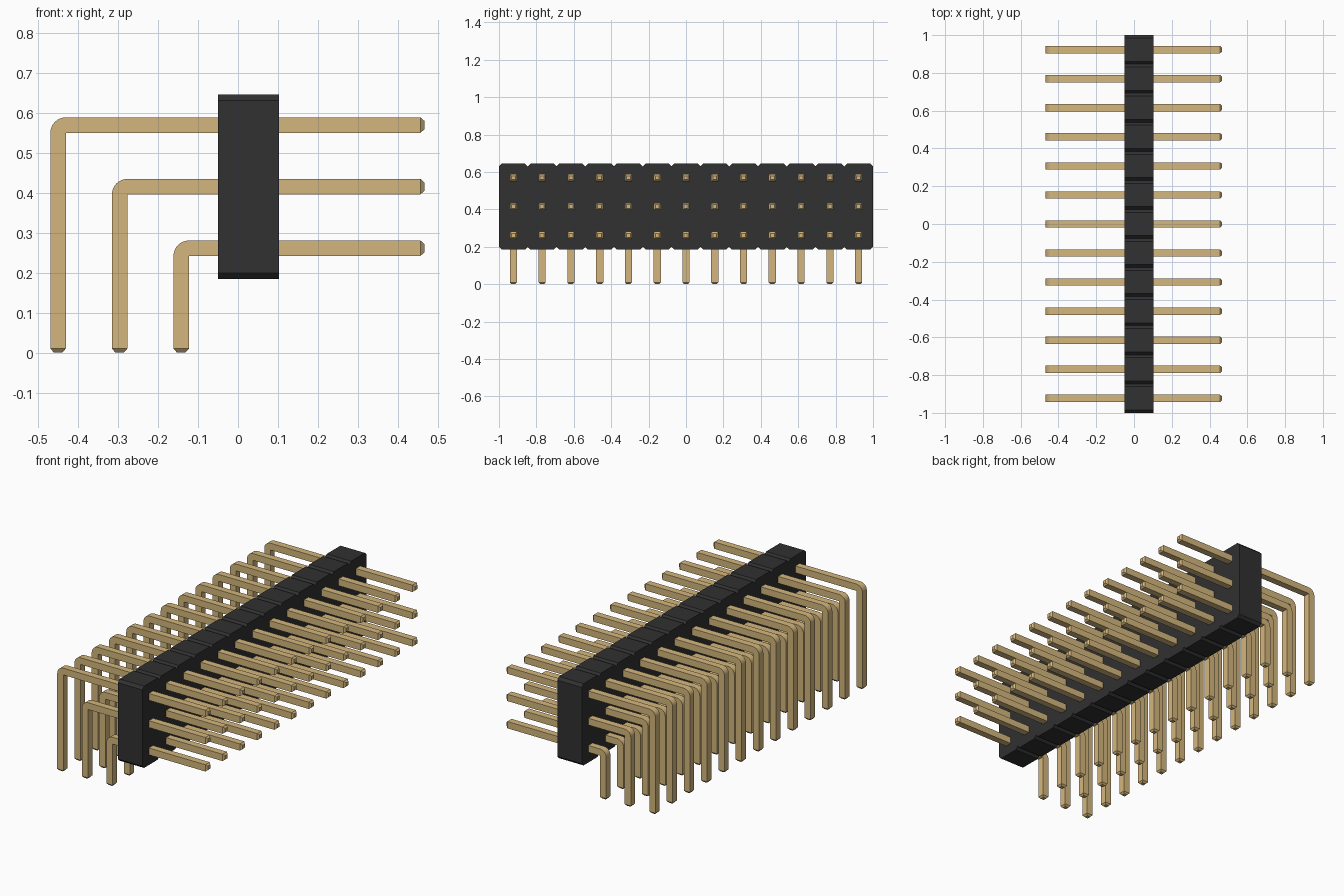
import bpy, bmesh, math
from mathutils import Vector

cube = bpy.data.objects.get("Cube")
if cube:
    bpy.data.objects.remove(cube)

COLS, PITCH = 13, 2 / 13
X0, X1 = -0.05, 0.103          # housing thickness
Z0, Z1 = 0.184, 0.645          # housing height
CH = 0.0154                    # housing chamfer
H = 0.0192                     # pin half width
TIP, TIP_LEN = 0.0105, 0.01    # tapered pin end
PIN_END = 0.466


def material(name, srgb):
    lin = [((c + 0.055) / 1.055) ** 2.4 for c in srgb] + [1.0]
    m = bpy.data.materials.new(name)
    m.use_nodes = True
    m.diffuse_color = lin
    m.node_tree.nodes["Principled BSDF"].inputs["Base Color"].default_value = lin
    return m


def finish(name, bm, mat):
    bmesh.ops.remove_doubles(bm, verts=bm.verts, dist=1e-5)
    bmesh.ops.recalc_face_normals(bm, faces=bm.faces)
    mesh = bpy.data.meshes.new(name)
    bm.to_mesh(mesh)
    bm.free()
    mesh.materials.append(mat)
    ob = bpy.data.objects.new(name, mesh)
    bpy.context.collection.objects.link(ob)
    return ob


black = material("black plastic", (0.19, 0.19, 0.19))
gold = material("gold metal", (0.83, 0.715, 0.49))

# Housing: outline with a V notch between positions, extruded along x
top, bottom = [], []
for i in range(COLS):
    a, b = -1 + i * PITCH, -1 + (i + 1) * PITCH
    top += [(a, Z1 - CH), (a + CH, Z1), (b - CH, Z1), (b, Z1 - CH)]
    bottom += [(a, Z0 + CH), (a + CH, Z0), (b - CH, Z0), (b, Z0 + CH)]
outline = []
for p in top + bottom[::-1]:
    if not outline or math.dist(p, outline[-1]) > 1e-5:
        outline.append(p)
bm = bmesh.new()
face = bm.faces.new([bm.verts.new((X0, y, z)) for y, z in outline])
ext = bmesh.ops.extrude_face_region(bm, geom=[face])
bmesh.ops.translate(bm, vec=(X1 - X0, 0, 0),
                    verts=[v for v in ext["geom"] if isinstance(v, bmesh.types.BMVert)])
finish("housing", bm, black)


# Pin: square sections swept up the leg, round the bend and out along +x
def pin_row(name, leg_x, arm_z):
    inner = Vector((leg_x + H, 0, arm_z - H))     # pivot of the bend
    sections = []                                 # (inner point, outer point, half depth)
    for z, h in ((0, TIP), (TIP_LEN, H)):
        sections.append((Vector((leg_x + h, 0, z)), Vector((leg_x - h, 0, z)), h))
    for k in range(9):
        t = math.pi / 2 * k / 8
        outer = inner + 2 * H * Vector((-math.cos(t), 0, math.sin(t)))
        sections.append((inner, outer, H))
    for x, h in ((PIN_END - TIP_LEN, H), (PIN_END, TIP)):
        sections.append((Vector((x, 0, arm_z - h)), Vector((x, 0, arm_z + h)), h))

    bm = bmesh.new()
    rings = []
    for p, q, h in sections:
        d = Vector((0, h, 0))
        rings.append([bm.verts.new(c) for c in (p - d, q - d, q + d, p + d)])
    for r, s in zip(rings, rings[1:]):
        for i in range(4):
            j = (i + 1) % 4
            bm.faces.new((r[i], r[j], s[j], s[i]))
    bm.faces.new(rings[0])
    bm.faces.new(rings[-1])
    bmesh.ops.dissolve_degenerate(bm, dist=1e-5, edges=bm.edges)
    ob = finish(name, bm, gold)
    ob.data.shade_smooth()
    ob.data.set_sharp_from_angle(angle=math.radians(30))
    ob.location.y = -1 + PITCH / 2
    arr = ob.modifiers.new("columns", 'ARRAY')
    arr.count = COLS
    arr.use_relative_offset = False
    arr.use_constant_offset = True
    arr.constant_offset_displace = (0, PITCH, 0)


for i, label in enumerate(("lower", "middle", "upper")):
    pin_row(label + "_pin_row", -0.142 - i * PITCH, 0.261 + i * PITCH)
